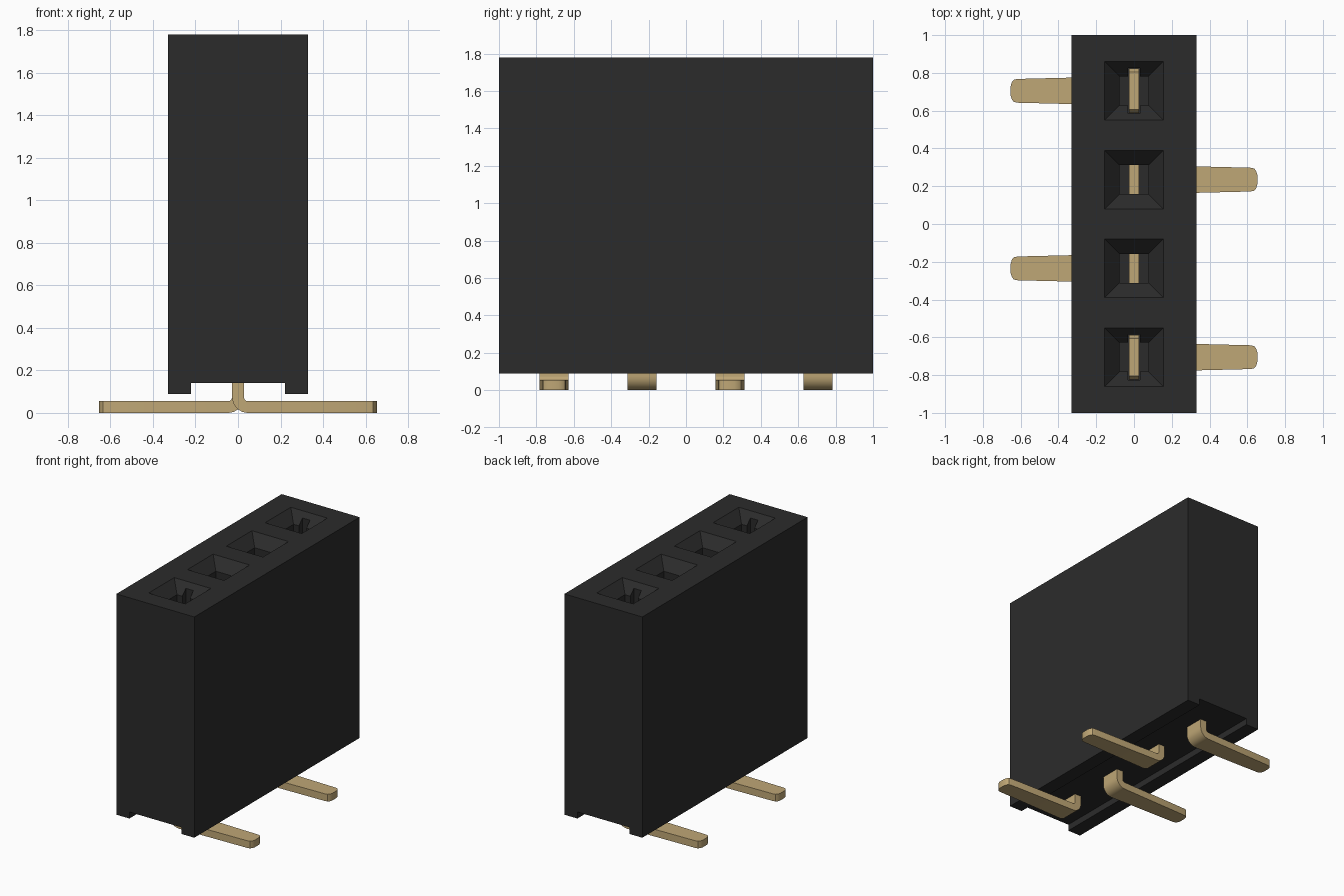
import bpy, bmesh, math

cube = bpy.data.objects.get("Cube")
if cube:
    bpy.data.objects.remove(cube, do_unlink=True)


def material(name, rgb, rough):
    m = bpy.data.materials.new(name)
    m.use_nodes = True
    m.diffuse_color = (*rgb, 1)
    b = m.node_tree.nodes["Principled BSDF"]
    b.inputs["Base Color"].default_value = (*rgb, 1)
    b.inputs["Roughness"].default_value = rough
    return m


BLACK = material("black plastic", (0.024, 0.024, 0.024), 0.7)
GOLD = material("gold plating", (0.52, 0.385, 0.18), 0.5)


def loft(name, rings, mat):
    """Closed solid through a list of rings with equal point counts."""
    bm = bmesh.new()
    loops = [[bm.verts.new(p) for p in r] for r in rings]
    n = len(loops[0])
    for a, b in zip(loops, loops[1:]):
        for i in range(n):
            j = (i + 1) % n
            bm.faces.new((a[i], a[j], b[j], b[i]))
    bm.faces.new(loops[0][::-1])
    bm.faces.new(loops[-1])
    bmesh.ops.recalc_face_normals(bm, faces=bm.faces[:])
    me = bpy.data.meshes.new(name)
    bm.to_mesh(me)
    bm.free()
    me.materials.append(mat)
    ob = bpy.data.objects.new(name, me)
    bpy.context.collection.objects.link(ob)
    return ob


def rect(y, z, hx, hy):
    return [(-hx, y - hy, z), (hx, y - hy, z), (hx, y + hy, z), (-hx, y + hy, z)]


def cut(target, cutter):
    """Apply a boolean difference, then drop the cutter."""
    cutter.hide_render = True
    mod = target.modifiers.new("cut", "BOOLEAN")
    mod.operation, mod.solver, mod.object = "DIFFERENCE", "EXACT", cutter
    bpy.ops.object.select_all(action="DESELECT")
    bpy.context.view_layer.objects.active = target
    target.select_set(True)
    bpy.ops.object.modifier_apply(modifier=mod.name)
    bpy.data.objects.remove(cutter, do_unlink=True)


TOP, BASE, FLOOR = 1.78, 0.09, 0.14
PITCH = 0.47
ROWS = [(i - 1.5) * PITCH for i in range(4)]

# Housing: block with a channel running along its underside
profile = [(-0.33, BASE), (-0.22, BASE), (-0.22, FLOOR), (0.22, FLOOR),
           (0.22, BASE), (0.33, BASE), (0.33, TOP), (-0.33, TOP)]
housing = loft("housing", [[(x, y, z) for x, z in profile] for y in (-1, 1)], BLACK)

# Funnel-mouthed sockets; the end ones also have a slot for the contact blade
for i, y in enumerate(ROWS):
    cut(housing, loft("socket_cutter", [rect(y, 0.85, 0.077, 0.077),
                                        rect(y, TOP - 0.08, 0.077, 0.077),
                                        rect(y, TOP + 0.02, 0.1745, 0.1745)], BLACK))
    if i in (0, 3):
        cut(housing, loft("slot_cutter", [rect(y, 0.85, 0.032, 0.12),
                                          rect(y, TOP - 0.02, 0.032, 0.12)], BLACK))

# Contact strip: blade, bend and foot, swept as pairs of outer and inner points
T = 0.0275
R_OUT, R_IN = 0.075, 0.02
CX, CZ = T + R_IN, 2 * T + R_IN


def contact(name, y, side):
    sections = [(-T, 1.1, T, 1.1, 0.10), (-T, 1.07, T, 1.07, 0.118),
                (-T, 0.3, T, 0.3, 0.118), (-T, 0.25, T, 0.25, 0.077),
                (-T, 0.14, T, 0.14, 0.077)]
    for k in range(9):
        a = math.pi + k * math.pi / 16
        c, s = math.cos(a), math.sin(a)
        sections.append((CX + R_OUT * c, CZ + R_OUT * s,
                         CX + R_IN * c, CZ + R_IN * s, 0.077))
    # tapered foot with a rounded end
    for x, w in [(0.33, 0.07), (0.615, 0.063), (0.636, 0.059), (0.646, 0.047), (0.653, 0.025)]:
        sections.append((x, 0, x, 2 * T, w))
    rings = [[(side * xo, y - w, zo), (side * xo, y + w, zo),
              (side * xi, y + w, zi), (side * xi, y - w, zi)]
             for xo, zo, xi, zi, w in sections]
    ob = loft(name, rings, GOLD)
    bpy.ops.object.select_all(action="DESELECT")
    bpy.context.view_layer.objects.active = ob
    ob.select_set(True)
    bpy.ops.object.shade_smooth_by_angle(angle=math.radians(25))


for i, y in enumerate(ROWS):
    contact(f"contact_{i + 1}", y, 1 if i % 2 == 0 else -1)
